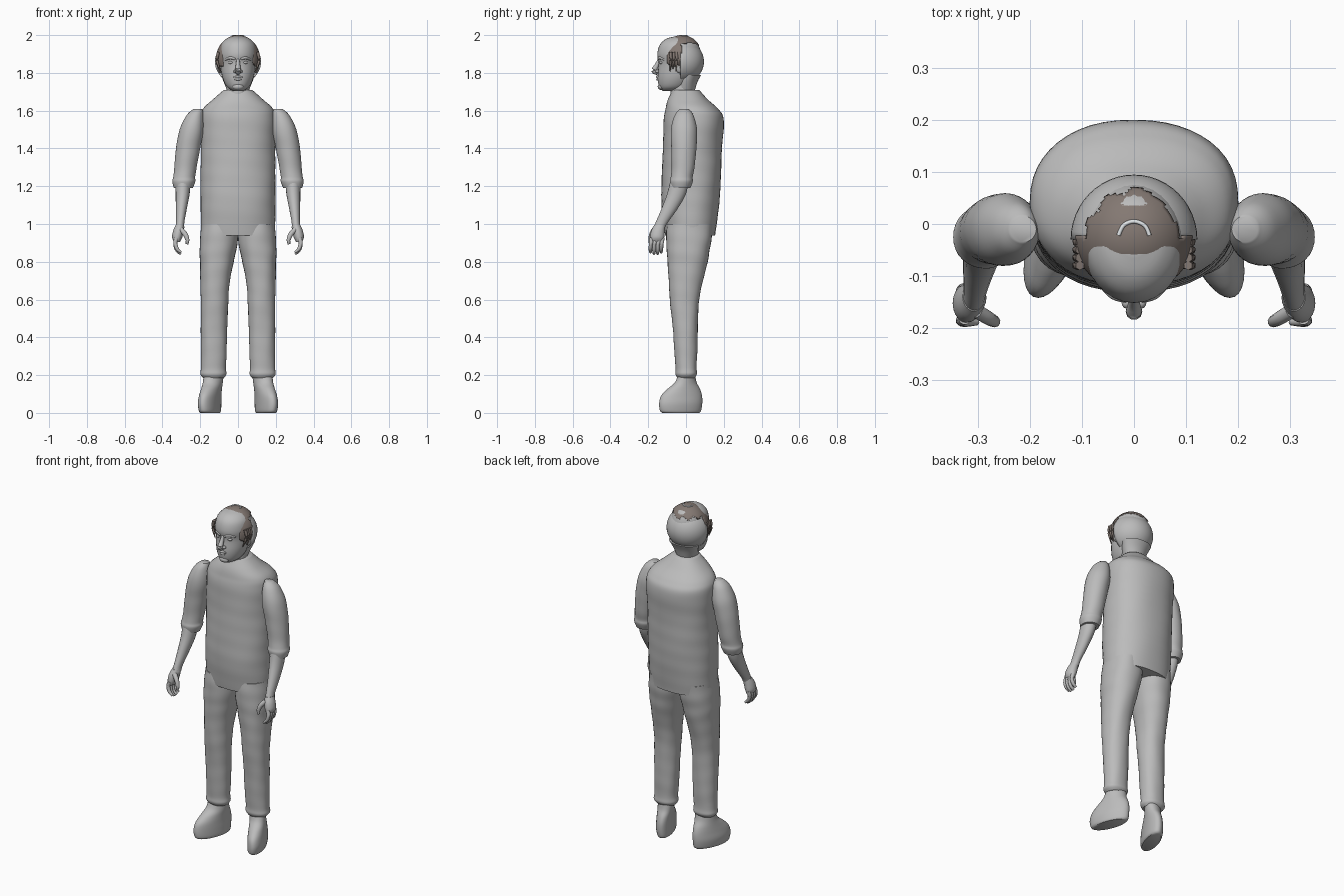
import bpy, bmesh, math
from mathutils import Vector

if "Cube" in bpy.data.objects:
    bpy.data.objects.remove(bpy.data.objects["Cube"])


def material(name, colour):
    m = bpy.data.materials.new(name)
    m.use_nodes = True
    m.diffuse_color = (*colour, 1)
    m.node_tree.nodes["Principled BSDF"].inputs["Base Color"].default_value = (*colour, 1)
    return m


GREY = material("plain grey", (0.5, 0.5, 0.5))
HAIR = material("brown grey hair", (0.23, 0.19, 0.17))
PALE = material("pale grey", (0.75, 0.78, 0.8))


def finish(name, bm, mat, angle=50):
    bmesh.ops.recalc_face_normals(bm, faces=bm.faces)
    mesh = bpy.data.meshes.new(name)
    bm.to_mesh(mesh)
    bm.free()
    mesh.materials.append(mat)
    ob = bpy.data.objects.new(name, mesh)
    bpy.context.collection.objects.link(ob)
    bpy.ops.object.select_all(action="DESELECT")
    ob.select_set(True)
    bpy.context.view_layer.objects.active = ob
    bpy.ops.object.shade_smooth_by_angle(angle=math.radians(angle))
    return ob


def spline(points, steps):
    """Smooth interpolation through tuples of any length."""
    pts = [Vector(p) for p in points]
    pts = [pts[0]] + pts + [pts[-1]]
    out = []
    for a, b, c, d in zip(pts, pts[1:], pts[2:], pts[3:]):
        for k in range(steps):
            t = k / steps
            m, n = (c - a) / 2, (d - b) / 2
            out.append(b * (2*t**3 - 3*t*t + 1) + m * (t**3 - 2*t*t + t)
                       + c * (3*t*t - 2*t**3) + n * (t**3 - t*t))
    return out + [pts[-1]]


def skin(bm, rings):
    for r, q in zip(rings, rings[1:]):
        for i in range(len(r)):
            j = (i + 1) % len(r)
            bm.faces.new((r[i], r[j], q[j], q[i]))
    bm.faces.new(rings[0])
    bm.faces.new(rings[-1])


def loft(name, sections, side=1, power=2.0, splay=0.0, sides=32, steps=5, wrinkle=0.0):
    """Sections: x, front y, back y, z, half width."""
    bm = bmesh.new()
    rings = []
    for x, front, back, z, w in spline(sections, steps):
        ring = []
        for i in range(sides):
            a = math.tau * i / sides
            c, s = math.cos(a), math.sin(a)
            r = 1 + wrinkle * math.sin(23 * z + 3 * a) * math.sin(41 * z - 2 * a)
            dx = math.copysign(abs(c) ** (2 / power), c) * w * r
            y = (front + back) / 2 + math.copysign(abs(s) ** (2 / power), s) * (back - front) / 2 * r
            ring.append(bm.verts.new((side * (x + dx - splay * y), y, z)))
        rings.append(ring)
    skin(bm, rings)
    return finish(name, bm, GREY)


def tube(name, points, side=1, mat=GREY, sides=10):
    """Points: x, y, z, radius."""
    bm = bmesh.new()
    path = spline(points, 4)
    rings = []
    for k, p in enumerate(path):
        along = (path[min(k + 1, len(path) - 1)] - path[max(k - 1, 0)]).to_3d()
        turn = along.to_track_quat("Z", "Y")
        ring = []
        for i in range(sides):
            a = math.tau * i / sides
            v = p.to_3d() + turn @ Vector((math.cos(a), math.sin(a), 0)) * p[3]
            ring.append(bm.verts.new((side * v.x, v.y, v.z)))
        rings.append(ring)
    skin(bm, rings)
    return finish(name, bm, mat, 80)


def ball(name, centre, size, mat=GREY, keep=None, segs=24):
    bm = bmesh.new()
    bmesh.ops.create_uvsphere(bm, u_segments=segs, v_segments=segs // 2, radius=1)
    for v in bm.verts:
        v.co = Vector(centre) + v.co * Vector(size)
    if keep:
        gone = [f for f in bm.faces if not keep(f.calc_center_median())]
        bmesh.ops.delete(bm, geom=gone, context="FACES")
    return finish(name, bm, mat)


def thicken(ob, depth):
    mod = ob.modifiers.new("thickness", "SOLIDIFY")
    mod.thickness = depth


# Loose shirt body and neck
loft("shirt", [
    (0, -.11, .155, .94, .195), (0, -.13, .175, 1.1, .198), (0, -.128, .185, 1.25, .198),
    (0, -.122, .19, 1.4, .197), (0, -.118, .2, 1.55, .2), (0, -.108, .17, 1.61, .185),
    (0, -.095, .115, 1.66, .132), (0, -.07, .07, 1.71, .075)],
    power=2.25, sides=48, steps=8, wrinkle=.006)
loft("neck", [(0, -.085, .05, 1.64, .065), (0, -.08, .045, 1.72, .06), (0, -.08, .05, 1.79, .062)])

# Head and facial features
loft("head", [
    (0, -.125, -.04, 1.705, .028), (0, -.14, .0, 1.722, .055), (0, -.148, .03, 1.75, .073),
    (0, -.15, .055, 1.79, .086), (0, -.145, .075, 1.85, .094), (0, -.152, .08, 1.9, .098),
    (0, -.138, .065, 1.95, .088), (0, -.105, .04, 1.98, .06), (0, -.06, .0, 1.993, .025)])
tube("nose", [(0, -.142, 1.872, .008), (0, -.155, 1.84, .012), (0, -.169, 1.812, .016), (0, -.15, 1.8, .012)])
tube("upper_lip", [(-.032, -.136, 1.774, .003), (0, -.152, 1.779, .007), (.032, -.136, 1.774, .003)])
tube("lower_lip", [(-.028, -.136, 1.77, .003), (0, -.151, 1.766, .007), (.028, -.136, 1.77, .003)])
ball("chin", (0, -.13, 1.727), (.03, .02, .018))
for s, label in ((1, "left"), (-1, "right")):
    ball(label + "_nostril", (s * .014, -.151, 1.808), (.01, .012, .009), segs=12)
    ball(label + "_eye", (s * .036, -.128, 1.855), (.016, .013, .009), segs=16)
    tube(label + "_brow", [(.014, -.146, 1.873, .006), (.04, -.137, 1.88, .008), (.066, -.114, 1.87, .005)], s)
    ball(label + "_ear", (s * .096, -.035, 1.835), (.013, .022, .036), segs=16)

# Open shell behind the head
shell = ball("rear_head_shell", (0, -.03, 1.86), (.122, .125, .118),
             keep=lambda c: c.y > -.03 and c.z > 1.75, segs=48)
thicken(shell, .012)
loft("nape", [(0, -.06, .045, 1.7, .055), (0, -.05, .06, 1.75, .075), (0, -.04, .08, 1.79, .09)])


# Hair cap with a ragged edge, and side locks
def hair_area(c):
    ragged = .008 * math.sin(90 * c.x + 60 * c.y)
    top = c.z > 1.953 + ragged and c.y > -.11
    temple = abs(c.x) > .06 and -.1 < c.y < -.025 and c.z > 1.84 + ragged
    return top or temple


hair = ball("hair_cap", (0, -.022, 1.875), (.116, .112, .125), HAIR, hair_area, 96)
thicken(hair, .008)
for s, label in ((1, "left"), (-1, "right")):
    for k in range(4):
        y = -.035 - .015 * k
        tube(f"{label}_hair_lock_{k}", [
            (.104, y, 1.91, .009), (.111, y, 1.865, .008), (.1 - .003 * k, y - .004, 1.82 - .012 * (k % 2), .002)],
            s, HAIR, 6)
tube("crown_patch", [(.03 * math.cos(a), -.025 + .03 * math.sin(a), 1.997, .004)
                     for a in (.1, .8, 1.57, 2.3, 3.04)], mat=PALE, sides=6)

for s, label in ((1, "left"), (-1, "right")):
    # Sleeve with rolled cuff, bare forearm
    loft(label + "_sleeve", [
        (.213, -.035, .015, 1.608, .025), (.228, -.06, .04, 1.575, .045), (.245, -.08, .058, 1.5, .064),
        (.264, -.078, .055, 1.4, .064), (.278, -.076, .045, 1.3, .059), (.285, -.08, .036, 1.25, .058),
        (.287, -.086, .036, 1.225, .061), (.29, -.08, .022, 1.19, .05)], s, wrinkle=.012)
    loft(label + "_forearm", [
        (.29, -.08, .015, 1.24, .04), (.293, -.1, .0, 1.16, .037), (.3, -.13, -.045, 1.08, .029),
        (.306, -.16, -.095, 1.01, .022), (.308, -.172, -.112, .98, .024)], s, sides=20)
    # Hand
    loft(label + "_palm", [
        (.308, -.168, -.11, .995, .022), (.315, -.184, -.113, .965, .028),
        (.322, -.19, -.115, .93, .027), (.323, -.187, -.12, .905, .016)], s, sides=20)
    for k in range(4):
        y = -.182 + .019 * k
        drop = .008 * (k in (1, 2))
        tube(f"{label}_finger_{k}", [
            (.326, y, .925, .012), (.332, y - .004, .895, .011),
            (.322, y - .006, .868 - drop, .01), (.302, y - .006, .85 - drop, .007)], s)
    tube(label + "_thumb", [(.302, -.168, .97, .014), (.279, -.182, .945, .013),
                            (.268, -.188, .915, .011), (.27, -.189, .893, .007)], s)

    # Trouser leg with hem, shoe with toes turned out
    loft(label + "_trouser_leg", [
        (.1, -.1, .14, 1.0, .095), (.1, -.105, .137, .93, .1), (.107, -.102, .125, .86, .097),
        (.113, -.098, .112, .79, .088), (.122, -.09, .085, .68, .077), (.124, -.084, .068, .58, .072),
        (.127, -.07, .062, .45, .07), (.128, -.062, .06, .33, .068), (.13, -.055, .056, .24, .066),
        (.131, -.056, .058, .205, .069), (.13, -.045, .045, .185, .055)], s, power=2.2, wrinkle=.014)
    loft(label + "_shoe", [
        (.14, -.125, .07, 0, .043), (.14, -.138, .08, .012, .049), (.142, -.142, .086, .05, .052),
        (.14, -.132, .085, .09, .05), (.137, -.1, .075, .125, .049), (.133, -.06, .057, .16, .05),
        (.13, -.042, .048, .2, .052)], s, splay=.3)
